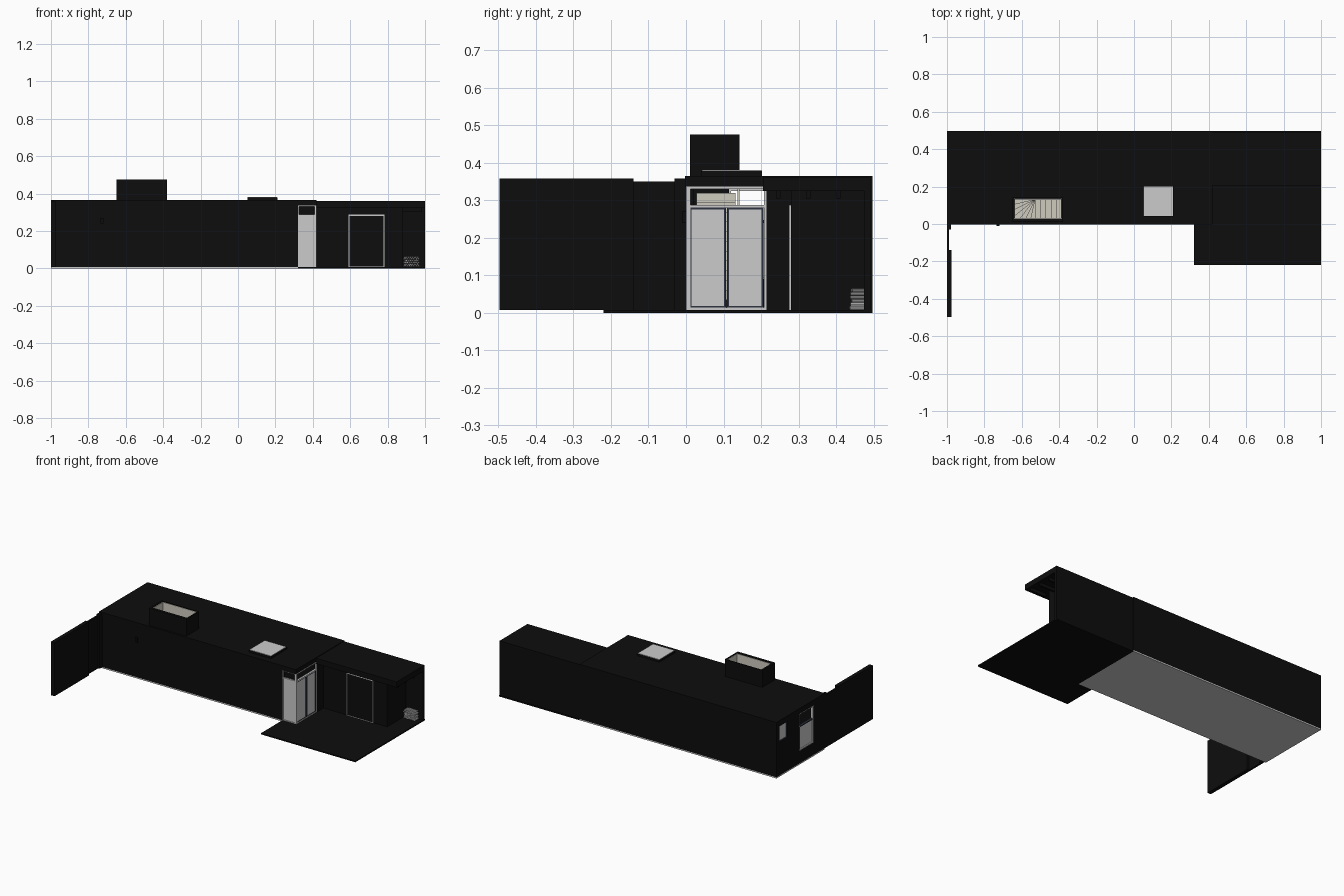
import bpy, bmesh, math, random
from mathutils import Vector

if "Cube" in bpy.data.objects:
    bpy.data.objects.remove(bpy.data.objects["Cube"])
random.seed(4)

def mat(name, r, g, b):
    m = bpy.data.materials.new(name)
    m.diffuse_color = (r, g, b, 1)
    m.use_nodes = True
    m.node_tree.nodes["Principled BSDF"].inputs["Base Color"].default_value = m.diffuse_color
    return m

BLACK = mat("black_cladding", .004, .004, .004)
NAVY = mat("dark_frame", .025, .032, .05)
BEIGE = mat("pale_plaster", .62, .6, .52)

def finish(bm, name, m=None):
    bmesh.ops.recalc_face_normals(bm, faces=bm.faces)
    me = bpy.data.meshes.new(name)
    bm.to_mesh(me)
    bm.free()
    if m:
        me.materials.append(m)
    ob = bpy.data.objects.new(name, me)
    bpy.context.collection.objects.link(ob)
    return ob

def plate(name, axis, lo, hi, us, vs, holes=(), m=None):
    """Flat slab across the given axis, with rectangular holes (u0, u1, v0, v1)."""
    def place(u, v, w):
        return {'x': (w, u, v), 'y': (u, w, v), 'z': (u, v, w)}[axis]
    U = sorted(set(us) | {h[i] for h in holes for i in (0, 1)})
    V = sorted(set(vs) | {h[i] for h in holes for i in (2, 3)})
    bm = bmesh.new()
    for u0, u1 in zip(U, U[1:]):
        for v0, v1 in zip(V, V[1:]):
            cu, cv = (u0 + u1) / 2, (v0 + v1) / 2
            if any(h[0] < cu < h[1] and h[2] < cv < h[3] for h in holes):
                continue
            bm.faces.new([bm.verts.new(place(*p, lo)) for p in
                          ((u0, v0), (u1, v0), (u1, v1), (u0, v1))])
    bmesh.ops.remove_doubles(bm, verts=bm.verts, dist=1e-5)
    out = bmesh.ops.extrude_face_region(bm, geom=bm.faces[:], use_keep_orig=True)
    move = Vector(place(0, 0, hi - lo))
    bmesh.ops.translate(bm, vec=move, verts=[g for g in out['geom'] if isinstance(g, bmesh.types.BMVert)])
    return finish(bm, name, m)

def box(name, x0, x1, y0, y1, z0, z1, m=None):
    return plate(name, 'z', z0, z1, (x0, x1), (y0, y1), m=m)

def frame(name, axis, lo, hi, u0, u1, v0, v1, t, m=None):
    return plate(name, axis, lo, hi, (u0, u1), (v0, v1), [(u0 + t, u1 - t, v0 + t, v1 - t)], m)

# Ground slabs
box("floor_slab", -1, .42, 0, .497, 0, .008)
box("terrace_front", .32, 1, -.22, 0, 0, .008, BLACK)
box("terrace_side", .42, 1, 0, .497, 0, .008, BLACK)

# Main house shell
STAIR = (-.638, -.388, .028, .136)
LIGHT = (.06, .2, .05, .19)
box("front_wall", -1, .32, 0, .02, .008, .335, BLACK)
box("back_wall", -1, .42, .477, .497, .008, .335, BLACK)
plate("left_wall", 'x', -1, -.98, (.02, .477), (.008, .335),
      [(.385, .465, .225, .33), (.115, .26, .09, .33)], BLACK)
plate("main_roof", 'z', .335, .365, (-1, .42), (-.003, .497), [STAIR, LIGHT], BLACK)
box("right_wall", .4, .42, .215, .477, .008, .335, BLACK)

# Left side windows and entrance handle
frame("small_window_frame", 'x', -.998, -.984, .385, .465, .225, .33, .004, NAVY)
plate("small_window_glass", 'x', -.992, -.99, (.389, .461), (.229, .326))
frame("tall_window_frame", 'x', -1.0, -.984, .115, .26, .09, .33, .005)
plate("tall_window_glass", 'x', -.992, -.99, (.12, .255), (.095, .24))
plate("tall_window_rail", 'x', -.998, -.984, (.12, .255), (.24, .247), m=NAVY)
box("door_handle", -1, -.997, .4, .404, .14, .17)

# Roof stair enclosure, open on top
outer = (-.65, -.38), (.01, .142)
plate("stair_housing", 'z', .365, .476, *outer, [STAIR], BLACK)
s = STAIR
plate("stair_lining", 'z', .34, .472, s[:2], s[2:],
      [(s[0] + .003, s[1] - .003, s[2] + .003, s[3] - .003)], BEIGE)

# Winding stair: fan of treads then a straight flight
def tread(i, pts):
    bm = bmesh.new()
    f = bm.faces.new([bm.verts.new((x, y, .008 + .026 * i)) for x, y in pts])
    out = bmesh.ops.extrude_face_region(bm, geom=[f], use_keep_orig=True)
    bmesh.ops.translate(bm, vec=(0, 0, .026), verts=[g for g in out['geom'] if isinstance(g, bmesh.types.BMVert)])
    finish(bm, "stair_tread_%02d" % (i + 1), BEIGE)

px, py, FAN, RUN = -.53, .132, 7, 5
def on_edge(a):
    dx, dy = math.cos(a), math.sin(a)
    k = min((px - s[0]) / max(-dx, 1e-6), (py - s[2]) / max(-dy, 1e-6))
    return px + dx * k, py + dy * k
corner = math.atan2(s[2] - py, s[0] - px) + 2 * math.pi
for i in range(FAN):
    a0, a1 = (math.pi + math.pi / 2 * k / FAN for k in (i, i + 1))
    pts = [(px, py), on_edge(a0)]
    if a0 < corner < a1:
        pts.append((s[0], s[2]))
    tread(i, pts + [on_edge(a1)])
for i in range(RUN):
    step = (s[1] - px) / RUN
    x0 = px + step * i
    tread(FAN + i, [(x0, s[2]), (x0 + step, s[2]), (x0 + step, py), (x0, py)])

# Interior partitions
box("stair_side_wall", -.65, -.38, .137, .142, .008, .335, BEIGE)
box("room_partition", -.2, -.19, .27, .477, .008, .335, BEIGE)
box("corridor_wall", -.98, -.2, .27, .28, .008, .335, BEIGE)

# Flat skylight
plate("skylight_curb", 'z', .365, .378, (.05, .21), (.04, .203), [LIGHT], BLACK)
box("skylight_glass", .052, .208, .042, .201, .378, .381)

# Glazed corner: front pane and sliding doors on the side
plate("corner_front_pane", 'y', .004, .008, (.325, .415), (.012, .283))
frame("corner_front_frame", 'y', 0, .012, .32, .42, .008, .335, .005)
box("corner_front_rail", .325, .415, 0, .012, .281, .288)
frame("side_frame", 'x', .408, .421, 0, .215, .008, .337, .007)
box("side_rail", .408, .421, .007, .208, .281, .288)
for k, y0 in enumerate((.009, .109)):
    frame("sliding_door_frame_%d" % (k + 1), 'x', .41, .419, y0, y0 + .098, .012, .281, .006, NAVY)
    plate("sliding_door_glass_%d" % (k + 1), 'x', .413, .416, (y0 + .006, y0 + .092), (.018, .275))

# Annexe with overhanging roof
box("annexe_roof", .42, 1, .205, .493, .325, .361, BLACK)
box("annexe_back_wall", .42, 1, .475, .493, .008, .325, BLACK)
box("annexe_front_wall", .42, .88, .28, .295, .008, .325, BLACK)
box("annexe_end_wall", .865, .88, .295, .475, .008, .325, BLACK)
for i in range(3):
    y = .24 + i * .08
    box("roof_beam_%d" % (i + 1), .88, .985, y, y + .012, .305, .325, BLACK)

# Annexe door with pale outline
frame("annexe_door_trim", 'y', .274, .28, .59, .783, .005, .287, .006)
box("annexe_door_leaf", .596, .777, .277, .28, .01, .281, BLACK)

# Side wing wall with a thin gate
box("wing_wall", -1, -.975, -.497, -.14, .008, .358, BLACK)
box("wing_gate", -1, -.988, -.14, -.03, .008, .35, BLACK)
box("gate_post", -1, -.978, -.03, 0, .008, .358, BLACK)
box("wall_lamp", -.735, -.72, -.01, 0, .24, .27, BLACK)

# Firewood stack: logs lie front to back
bm = bmesh.new()
for row in range(6):
    for col in range(9 - row % 2):
        r = random.uniform(.0038, .005)
        geo = bmesh.ops.create_cone(bm, cap_ends=True, segments=8, radius1=r, radius2=r,
                                    depth=random.uniform(.034, .042))['verts']
        for v in geo:
            x, y, z = v.co
            v.co = (.888 + col * .0097 + (row % 2) * .005 + x,
                    .459 + z + .002 * (row % 3 - 1), .013 + row * .0094 + y)
finish(bm, "firewood_stack")
